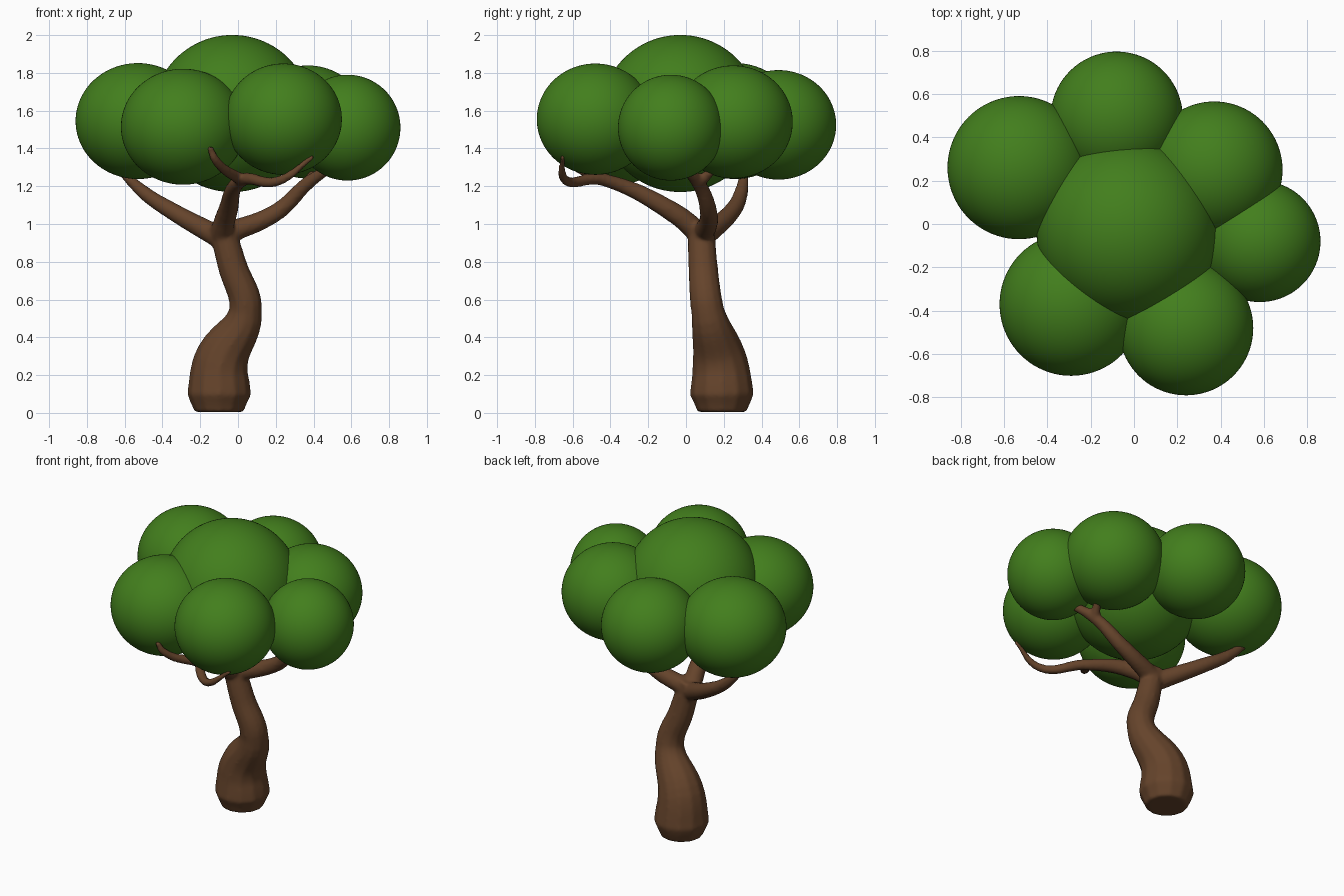
import bpy

if "Cube" in bpy.data.objects:
    bpy.data.objects.remove(bpy.data.objects["Cube"])

def material(name, rgb):
    m = bpy.data.materials.new(name)
    m.diffuse_color = (*rgb, 1)
    m.use_nodes = True
    m.node_tree.nodes["Principled BSDF"].inputs["Base Color"].default_value = m.diffuse_color
    return m

green = material("leaf_green", (0.055, 0.21, 0.012))
brown = material("bark_brown", (0.13, 0.057, 0.024))

def foliage(name, x, y, z, r, squash=0.95):
    bpy.ops.mesh.primitive_ico_sphere_add(subdivisions=5, radius=r, location=(x, y, z))
    ob = bpy.context.object
    ob.name = "foliage_" + name
    ob.scale.z = squash
    ob.data.materials.append(green)
    bpy.ops.object.shade_smooth()

# Central crown and the ring of clumps around it
foliage("crown", -0.03, -0.03, 1.585, 0.42, 0.99)
foliage("left", -0.53, 0.26, 1.545, 0.33, 0.93)
foliage("back", -0.08, 0.49, 1.525, 0.305)
foliage("back_right", 0.37, 0.25, 1.54, 0.315)
foliage("right", 0.58, -0.08, 1.51, 0.28, 1)
foliage("front_right", 0.24, -0.48, 1.555, 0.31)
foliage("front_left", -0.29, -0.37, 1.515, 0.33, 0.93)

# Trunk and branches are tapered tubes in one curve
curve = bpy.data.curves.new("trunk_and_branches", "CURVE")
curve.dimensions = "3D"
curve.bevel_depth = 1
curve.bevel_resolution = 4
curve.use_fill_caps = True
curve.resolution_u = 8

def limb(*points):
    s = curve.splines.new("BEZIER")
    s.bezier_points.add(len(points) - 1)
    for p, (x, y, z, r) in zip(s.bezier_points, points):
        p.co = (x, y, z)
        p.radius = r
        p.handle_left_type = p.handle_right_type = "AUTO"

# trunk
limb((-0.10, 0.19, 0.005, 0.13), (-0.10, 0.19, 0.10, 0.17), (-0.09, 0.18, 0.27, 0.147),
     (0.04, 0.115, 0.54, 0.088), (-0.03, 0.09, 0.78, 0.078), (-0.09, 0.08, 1.0, 0.07))
# left branch
limb((-0.10, 0.09, 0.93, 0.06), (-0.36, 0.25, 1.075, 0.046),
     (-0.49, 0.29, 1.16, 0.038), (-0.62, 0.31, 1.28, 0.022))
# front branch with its right twig
limb((-0.09, 0.07, 0.95, 0.06), (-0.06, -0.05, 1.05, 0.055), (0.03, -0.44, 1.235, 0.034),
     (0.22, -0.635, 1.23, 0.026), (0.40, -0.655, 1.36, 0.013))
# front left twig
limb((0.02, -0.42, 1.23, 0.033), (-0.12, -0.62, 1.34, 0.024), (-0.15, -0.65, 1.41, 0.016))
# right branch with its outer twig
limb((-0.09, 0.09, 0.94, 0.06), (0.20, 0.12, 1.06, 0.047),
     (0.38, 0.06, 1.225, 0.036), (0.55, -0.06, 1.33, 0.016))
# back right twig
limb((0.37, 0.065, 1.215, 0.034), (0.43, 0.18, 1.32, 0.016))

tree = bpy.data.objects.new("trunk_and_branches", curve)
bpy.context.collection.objects.link(tree)
bpy.ops.object.select_all(action="DESELECT")
tree.select_set(True)
bpy.context.view_layer.objects.active = tree
bpy.ops.object.convert(target="MESH")
tree = bpy.context.object

# Fuse the limbs into one skin and soften the forks
fuse = tree.modifiers.new("fuse", "REMESH")
fuse.mode = "VOXEL"
fuse.voxel_size = 0.012
fuse.use_smooth_shade = True
soft = tree.modifiers.new("soften", "SMOOTH")
soft.factor = 0.5
soft.iterations = 4
tree.data.materials.clear()
tree.data.materials.append(brown)
bpy.ops.object.shade_smooth()
